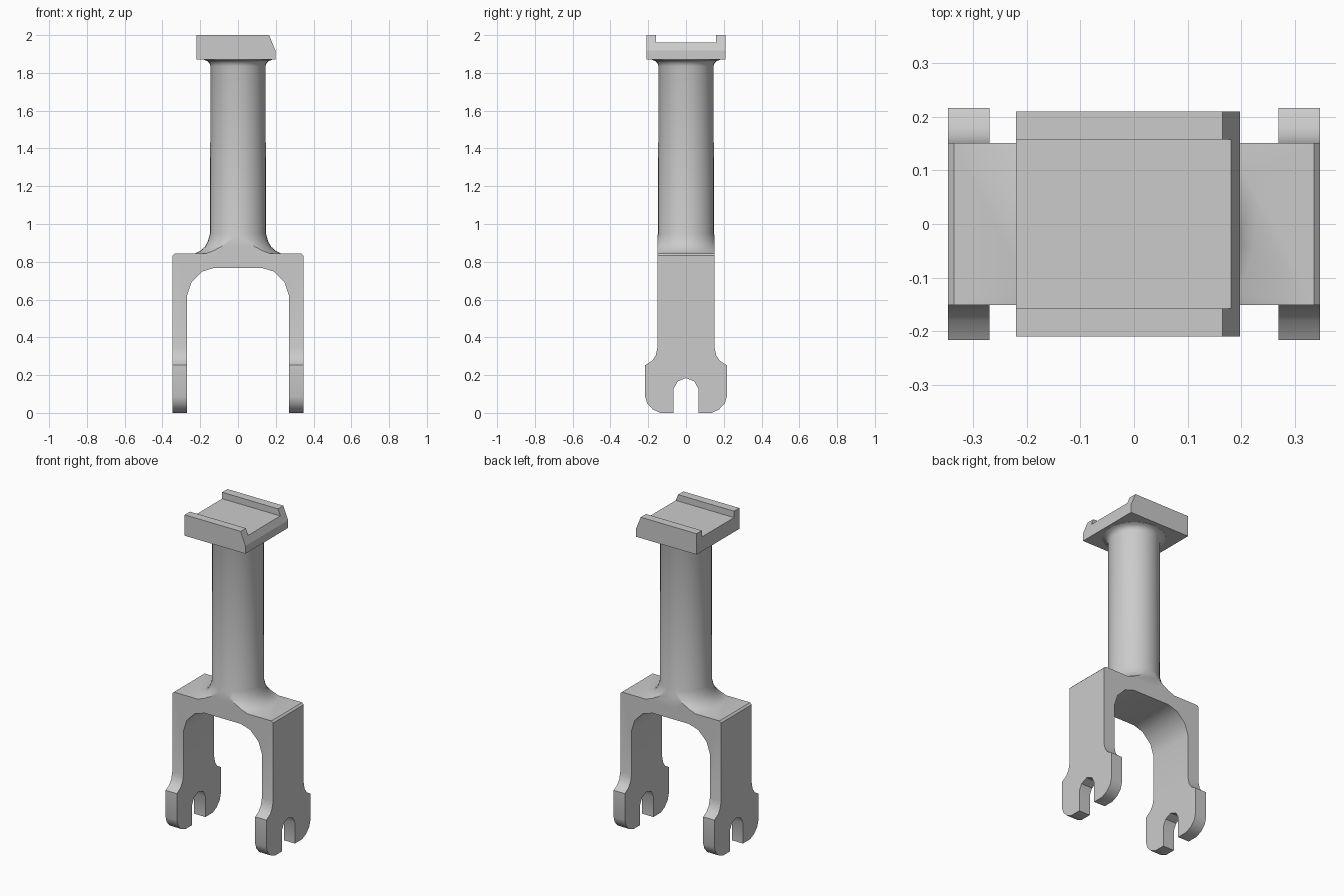
import bpy, bmesh, math
from mathutils import Matrix

if "Cube" in bpy.data.objects:
    bpy.data.objects.remove(bpy.data.objects["Cube"])


def finish(name, bm):
    bmesh.ops.recalc_face_normals(bm, faces=bm.faces[:])
    me = bpy.data.meshes.new(name)
    bm.to_mesh(me)
    bm.free()
    ob = bpy.data.objects.new(name, me)
    bpy.context.collection.objects.link(ob)
    return ob


def prism(name, pts, axis, lo, hi):
    """Extrude a (horizontal, z) profile along x or y."""
    bm = bmesh.new()
    def place(h, z, d):
        return (h, d, z) if axis == 'y' else (d, h, z)
    face = bm.faces.new([bm.verts.new(place(h, z, lo)) for h, z in pts])
    ext = bmesh.ops.extrude_face_region(bm, geom=[face])
    verts = [v for v in ext['geom'] if isinstance(v, bmesh.types.BMVert)]
    step = (0, hi - lo, 0) if axis == 'y' else (hi - lo, 0, 0)
    bmesh.ops.translate(bm, verts=verts, vec=step)
    return finish(name, bm)


def lathe(name, profile, segments=32):
    bm = bmesh.new()
    rings = [[bm.verts.new((r * math.cos(2 * math.pi * i / segments),
                            r * math.sin(2 * math.pi * i / segments), z))
              for i in range(segments)] for r, z in profile]
    for a, b in zip(rings, rings[1:]):
        for i in range(segments):
            j = (i + 1) % segments
            bm.faces.new((a[i], a[j], b[j], b[i]))
    bm.faces.new(rings[0])
    bm.faces.new(rings[-1])
    return finish(name, bm)


def boolean(ob, tool, op):
    mod = ob.modifiers.new(op, 'BOOLEAN')
    mod.operation, mod.object, mod.solver = op, tool, 'EXACT'
    bpy.context.view_layer.objects.active = ob
    bpy.ops.object.modifier_apply(modifier=mod.name)
    bpy.data.objects.remove(tool)


def mirrored(half):
    return half + [(-h, z) for h, z in reversed(half) if h != 0]


def smooth(ob, angle):
    bpy.ops.object.select_all(action='DESELECT')
    ob.select_set(True)
    bpy.context.view_layer.objects.active = ob
    bpy.ops.object.shade_smooth_by_angle(angle=math.radians(angle))


# Fork: arch seen from the front, intersected with the slotted side outline
arch = mirrored([(0.125, 0.768), (0.19, 0.748), (0.247, 0.69), (0.27, 0.62),
                 (0.27, 0), (0.347, 0), (0.347, 0.832), (0.336, 0.843)])
side = mirrored([(0, 0.185), (0.045, 0.166), (0.065, 0.128), (0.065, 0),
                 (0.135, 0), (0.175, 0.018), (0.205, 0.05), (0.216, 0.085),
                 (0.216, 0.253), (0.18, 0.275), (0.16, 0.305),
                 (0.151, 0.345), (0.151, 0.9)])
fork = prism("fork", arch, 'y', -0.4, 0.4)
boolean(fork, prism("side_outline", side, 'x', -0.5, 0.5), 'INTERSECT')

# Stem: round column with flared ends, base trimmed flush with the fork
stem = lathe("stem", [(0.23, 0.80), (0.23, 0.842), (0.2, 0.858), (0.175, 0.88),
                      (0.159, 0.91), (0.148, 0.95), (0.146, 1.835),
                      (0.151, 1.851), (0.163, 1.863), (0.18, 1.869),
                      (0.18, 1.89)])
for lo, hi in ((0.151, 0.5), (-0.5, -0.151)):
    trim = prism("trim", [(-0.5, 0.7), (0.5, 0.7), (0.5, 0.96), (-0.5, 0.96)],
                 'y', lo, hi)
    boolean(stem, trim, 'DIFFERENCE')
boolean(fork, stem, 'UNION')
fork.name = "fork_and_stem"
smooth(fork, 35)

# Top plate: chamfered block with a shallow channel along x
plate = prism("top_plate", [(-0.22, 1.87), (0.198, 1.87), (0.198, 1.918),
                            (0.165, 2.0), (-0.22, 2.0)], 'y', -0.21, 0.21)
channel = prism("channel", [(-0.158, 1.96), (0.158, 1.96),
                            (0.158, 2.1), (-0.158, 2.1)], 'x', -0.5, 0.5)
boolean(plate, channel, 'DIFFERENCE')
